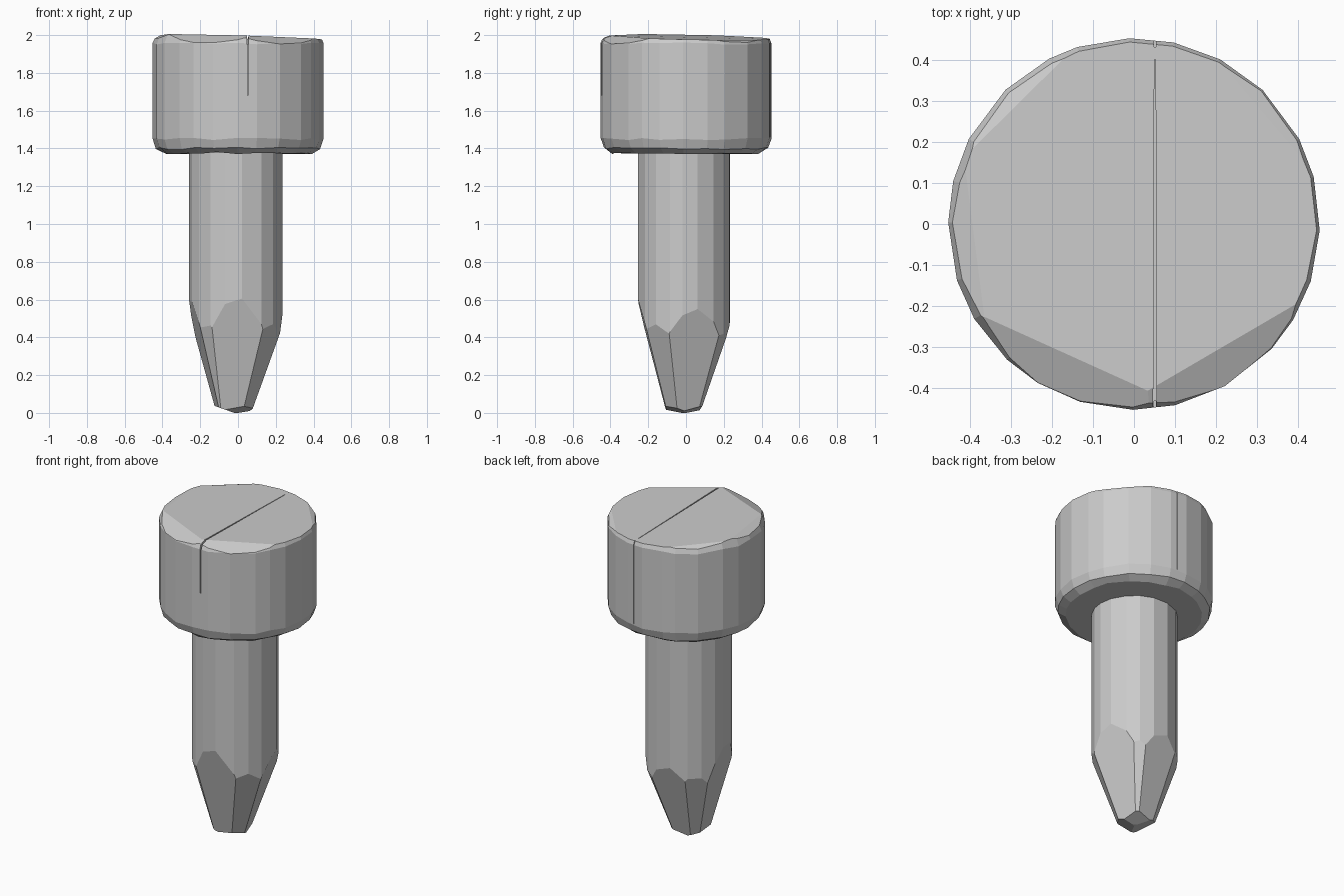
import bpy, bmesh, math, random
from mathutils import Vector

random.seed(4)
cube = bpy.data.objects.get("Cube")
if cube:
    bpy.data.objects.remove(cube, do_unlink=True)

grey = bpy.data.materials.new("plain grey")
grey.use_nodes = True
COLOUR = (0.6, 0.6, 0.6, 1)
grey.diffuse_color = COLOUR
grey.node_tree.nodes["Principled BSDF"].inputs["Base Color"].default_value = COLOUR


def lathe(profile, sides, centre, jitter):
    """Closed faceted solid from (radius, z) rings with slightly uneven sides."""
    bm = bmesh.new()
    rings = []
    turns = [(i + random.uniform(-0.2, 0.2)) * math.tau / sides for i in range(sides)]
    for r, z in profile:
        rings.append([bm.verts.new((centre[0] + r * math.cos(a), centre[1] + r * math.sin(a),
                                    z + random.uniform(-jitter, jitter))) for a in turns])
    for low, high in zip(rings, rings[1:]):
        for i in range(sides):
            j = (i + 1) % sides
            bm.faces.new((low[i], low[j], high[j], high[i]))
    bm.faces.new(rings[0][::-1])
    bm.faces.new(rings[-1])
    return bm


def slice_off(bm, point, normal):
    """Trim everything beyond a plane and close the cut."""
    cut = bmesh.ops.bisect_plane(bm, geom=bm.verts[:] + bm.edges[:] + bm.faces[:], dist=1e-5,
                                 plane_co=point, plane_no=normal, clear_outer=True)
    edges = [e for e in cut["geom_cut"] if isinstance(e, bmesh.types.BMEdge) and e.is_boundary]
    if edges:
        bmesh.ops.holes_fill(bm, edges=edges, sides=0)


def finish(bm, name):
    bmesh.ops.recalc_face_normals(bm, faces=bm.faces)
    mesh = bpy.data.meshes.new(name)
    bm.to_mesh(mesh)
    bm.free()
    mesh.materials.append(grey)
    obj = bpy.data.objects.new(name, mesh)
    bpy.context.collection.objects.link(obj)
    return obj


# Shaft with a whittled point: each facet is (direction, start height, distance at tip)
AXIS = Vector((-0.012, -0.01, 0))
R = 0.247
shaft = lathe([(R, 0), (R, 0.6), (R, 1.42)], 18, AXIS, 0)
for angle, start, tip in [(-88, 0.61, 0.09), (15, 0.55, 0.07), (95, 0.5, 0.08), (188, 0.61, 0.095),
                          (-40, 0.47, 0.085), (133, 0.45, 0.1), (52, 0.42, 0.09), (-130, 0.47, 0.12)]:
    a = math.radians(angle)
    out = Vector((math.cos(a), math.sin(a), 0))
    slice_off(shaft, AXIS + out * R + Vector((0, 0, start)), out * start + Vector((0, 0, tip - R)))
# Blunt end of the point
for angle in (-60, 60, 180):
    a = math.radians(angle)
    out = Vector((math.cos(a), math.sin(a), 0))
    slice_off(shaft, AXIS + out * 0.03 + Vector((0, 0, 0.008)), out * 0.35 + Vector((0, 0, -1)))
for v in shaft.verts:
    if v.co.z < 0.004:
        v.co.z = 0
finish(shaft, "pointed_shaft")

# Head with chamfered bottom rim
head = lathe([(0.39, 1.375), (0.435, 1.4), (0.452, 1.45), (0.452, 1.955), (0.425, 2.02)],
             24, (0, 0), 0.006)
# Gently tilted top and uneven worn rim
slice_off(head, Vector((0, 0, 1.99)), Vector((0.03, 0.022, 1)))
for angle, reach, height in [(-112, 0.37, 1.995), (-55, 0.38, 1.985), (-175, 0.40, 1.998),
                             (130, 0.41, 1.99), (40, 0.425, 1.97)]:
    a = math.radians(angle)
    out = Vector((math.cos(a), math.sin(a), 0))
    slice_off(head, out * reach + Vector((0, 0, height)), out * 0.45 + Vector((0, 0, 1)))
head_obj = finish(head, "head")

# Narrow slit across the top and down the front and back of the head
SLIT_X = 0.051


def cut_slit(name, y0, y1, z0, z1, w0, w1):
    bm = bmesh.new()
    bmesh.ops.create_cube(bm, size=1)
    for v in bm.verts:
        front = v.co.y < 0
        v.co = Vector((SLIT_X + v.co.x * (w0 if front else w1), y0 if front else y1,
                       z0 if v.co.z < 0 else z1))
    cutter = finish(bm, name)
    cutter.hide_render = True
    cutter.hide_viewport = True
    cutter.display_type = 'WIRE'
    mod = head_obj.modifiers.new(name, 'BOOLEAN')
    mod.operation = 'DIFFERENCE'
    mod.solver = 'EXACT'
    mod.object = cutter
    return cutter


cutters = [cut_slit("top_slit_cutter", -0.5, 0.4, 1.95, 2.1, 0.009, 0.003),
           cut_slit("front_slit_cutter", -0.5, -0.43, 1.68, 2.1, 0.004, 0.004),
           cut_slit("back_slit_cutter", 0.43, 0.5, 1.46, 2.1, 0.004, 0.004)]

# Bake the slits into the head, then drop the cutters
bpy.context.view_layer.update()
baked = bpy.data.meshes.new_from_object(head_obj.evaluated_get(bpy.context.evaluated_depsgraph_get()))
head_obj.modifiers.clear()
head_obj.data = baked
for cutter in cutters:
    bpy.data.objects.remove(cutter, do_unlink=True)
